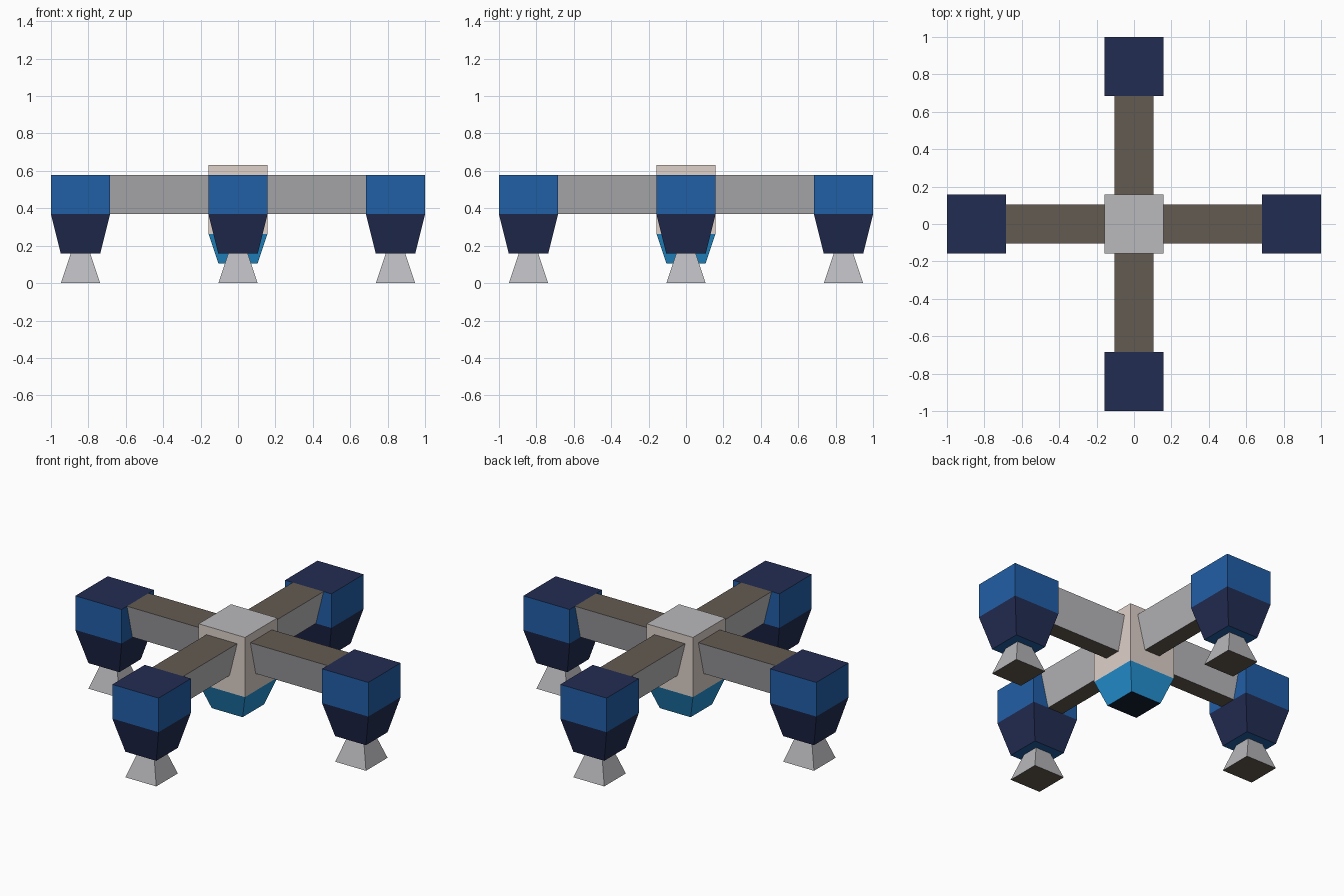
import bpy, bmesh, math
from mathutils import Matrix

if "Cube" in bpy.data.objects:
    bpy.data.objects.remove(bpy.data.objects["Cube"])

U = 1 / 19  # the model sits on a grid of this size


def material(name, rgb):
    m = bpy.data.materials.new(name)
    m.diffuse_color = [(c / 255) ** 2.2 for c in rgb] + [1]
    m.use_nodes = True
    m.node_tree.nodes["Principled BSDF"].inputs["Base Color"].default_value = m.diffuse_color
    return m


MATS = {n: material(n, c) for n, c in {
    "blue": (38, 95, 165), "navy": (39, 48, 83), "grey": (184, 184, 188),
    "brown": (100, 91, 82), "beige": (222, 208, 200), "cyan": (42, 146, 212),
    "black": (26, 34, 52)}.items()}


def loft(name, rings, sides, caps, turn=0):
    """Skin four-point rings; sides[band][edge] and caps name the face materials."""
    bm = bmesh.new()
    names = list(MATS)
    loops = [[bm.verts.new(p) for p in ring] for ring in rings]

    def face(verts, mat):
        bm.faces.new(verts).material_index = names.index(mat)

    for (a, b), mats in zip(zip(loops, loops[1:]), sides):
        for i in range(4):
            j = (i + 1) % 4
            face((a[i], a[j], b[j], b[i]), mats[i])
    face(loops[0][::-1], caps[0])
    face(loops[-1], caps[1])
    bmesh.ops.recalc_face_normals(bm, faces=bm.faces)
    bm.transform(Matrix.Rotation(turn, 4, 'Z') @ Matrix.Scale(U, 4))
    me = bpy.data.meshes.new(name)
    bm.to_mesh(me)
    bm.free()
    for m in MATS.values():
        me.materials.append(m)
    bpy.context.collection.objects.link(bpy.data.objects.new(name, me))


def square(z, h, cx=0):
    return [(cx - h, -h, z), (cx + h, -h, z), (cx + h, h, z), (cx - h, h, z)]


# Central hub with tapered cyan underside
loft("hub", [square(2, 2), square(5, 3), square(12, 3)],
     [["cyan"] * 4, ["beige"] * 4], ["black", "grey"])

for k, side in enumerate(("right", "back", "left", "front")):
    turn = k * math.pi / 2
    # Arm: trapezoid section, wide on top
    arm = [[(x, -1, 7), (x, 1, 7), (x, 2, 11), (x, -2, 11)] for x in (3, 13)]
    loft(side + "_arm", arm, [["brown", "grey", "brown", "grey"]],
         ["grey", "grey"], turn)
    # Pod: box with tapered lower half
    loft(side + "_pod", [square(3, 2, 16), square(7, 3, 16), square(11, 3, 16)],
         [["navy"] * 4, ["blue"] * 4], ["blue", "navy"], turn)
    # Flared foot
    loft(side + "_foot", [square(0, 2, 16), square(3, 1, 16)],
         [["grey"] * 4], ["brown", "grey"], turn)
